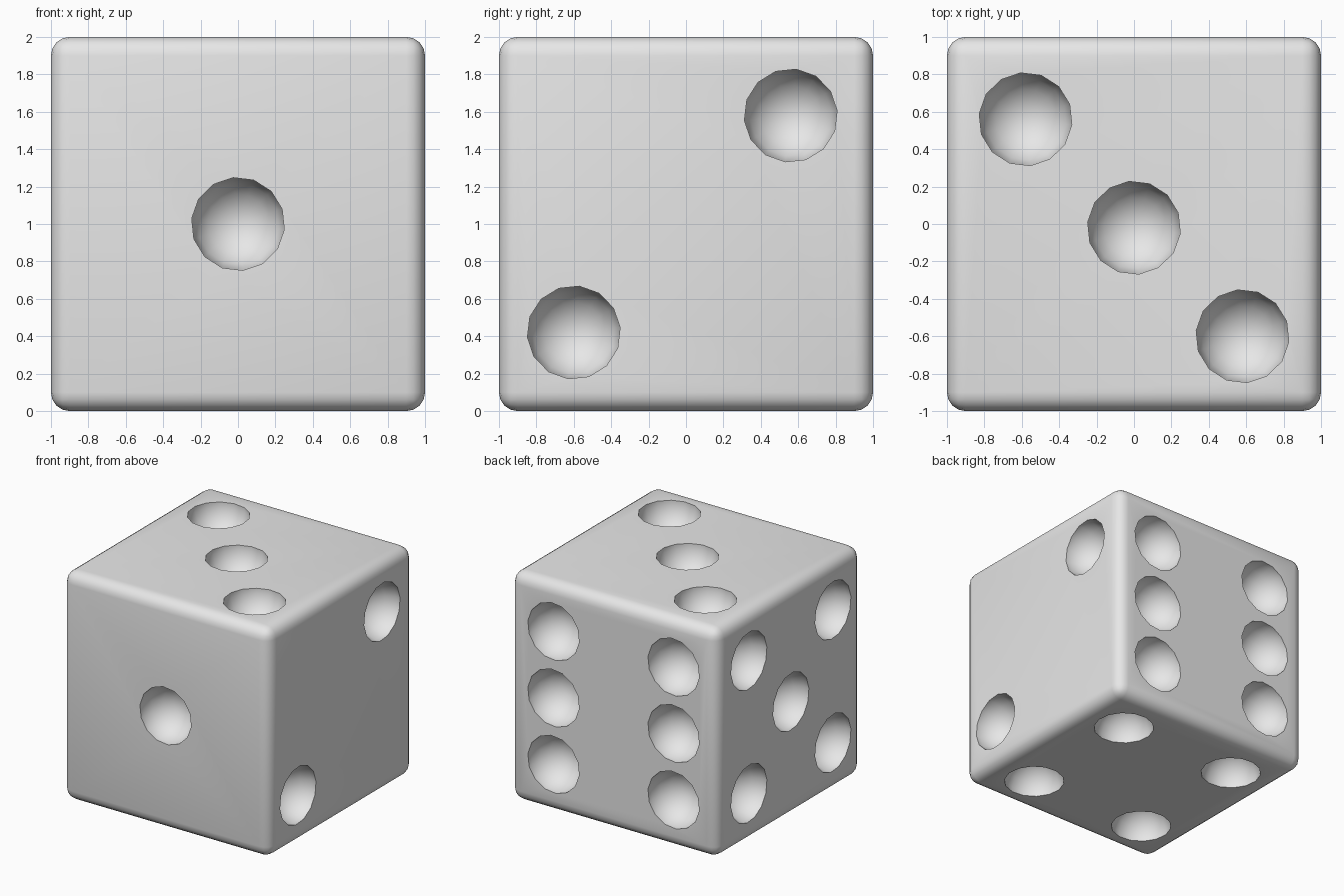
import bpy
import bmesh
from math import radians
from mathutils import Matrix, Vector

old = bpy.data.objects.get("Cube")
if old:
    bpy.data.objects.remove(old, do_unlink=True)

grey = bpy.data.materials.new("light_grey")
grey.use_nodes = True
colour = (0.8, 0.8, 0.8, 1)
grey.diffuse_color = colour
grey.node_tree.nodes["Principled BSDF"].inputs["Base Color"].default_value = colour


def add_object(name, bm):
    mesh = bpy.data.meshes.new(name)
    bm.to_mesh(mesh)
    bm.free()
    mesh.materials.append(grey)
    obj = bpy.data.objects.new(name, mesh)
    bpy.context.collection.objects.link(obj)
    return obj


# Rounded cube body
bm = bmesh.new()
bmesh.ops.create_cube(bm, size=2, matrix=Matrix.Translation((0, 0, 1)))
bmesh.ops.bevel(bm, geom=bm.edges[:], offset=0.1, segments=4,
                profile=0.5, affect='EDGES')
die = add_object("die_body", bm)

# Pip layouts: face normal -> pip centres
S = 0.58          # pip spacing from the middle
F, M, B = -0.6, -0.02, 0.56   # front, middle and back pip rows in y
LO, MID, HI = 1 - S, 1, 1 + S
layouts = {
    (0, -1, 0): [(0, -1, MID)],
    (1, 0, 0): [(1, F, LO), (1, B, HI)],
    (0, 0, 1): [(-S, B, 2), (0, M, 2), (S, F, 2)],
    (0, 0, -1): [(x, y, 0) for x in (-S, S) for y in (F, B)],
    (-1, 0, 0): [(-1, y, z) for y in (F, B) for z in (LO, HI)] + [(-1, M, MID)],
    (0, 1, 0): [(x, 1, z) for x in (-S, S) for z in (LO, MID, HI)],
}

# Round pip cutters, one ball per pip, its axis along the face normal
bm = bmesh.new()
for normal, centres in layouts.items():
    turn = Vector((0, 0, 1)).rotation_difference(Vector(normal)).to_matrix().to_4x4()
    for centre in centres:
        bmesh.ops.create_uvsphere(
            bm, u_segments=14, v_segments=9, radius=0.253,
            matrix=Matrix.Translation(centre) @ turn @ Matrix.Rotation(radians(6), 4, 'Z'))
cutter = add_object("pip_cutter", bm)
cutter.hide_render = True

# Carve the pips
cut = die.modifiers.new("pips", 'BOOLEAN')
cut.operation = 'DIFFERENCE'
cut.solver = 'EXACT'
cut.object = cutter
bpy.ops.object.select_all(action='DESELECT')
die.select_set(True)
bpy.context.view_layer.objects.active = die
bpy.ops.object.modifier_apply(modifier=cut.name)
bpy.data.objects.remove(cutter, do_unlink=True)

# Smooth rounded edges and pips, crisp pip rims
bpy.ops.object.shade_smooth_by_angle(angle=radians(35))
